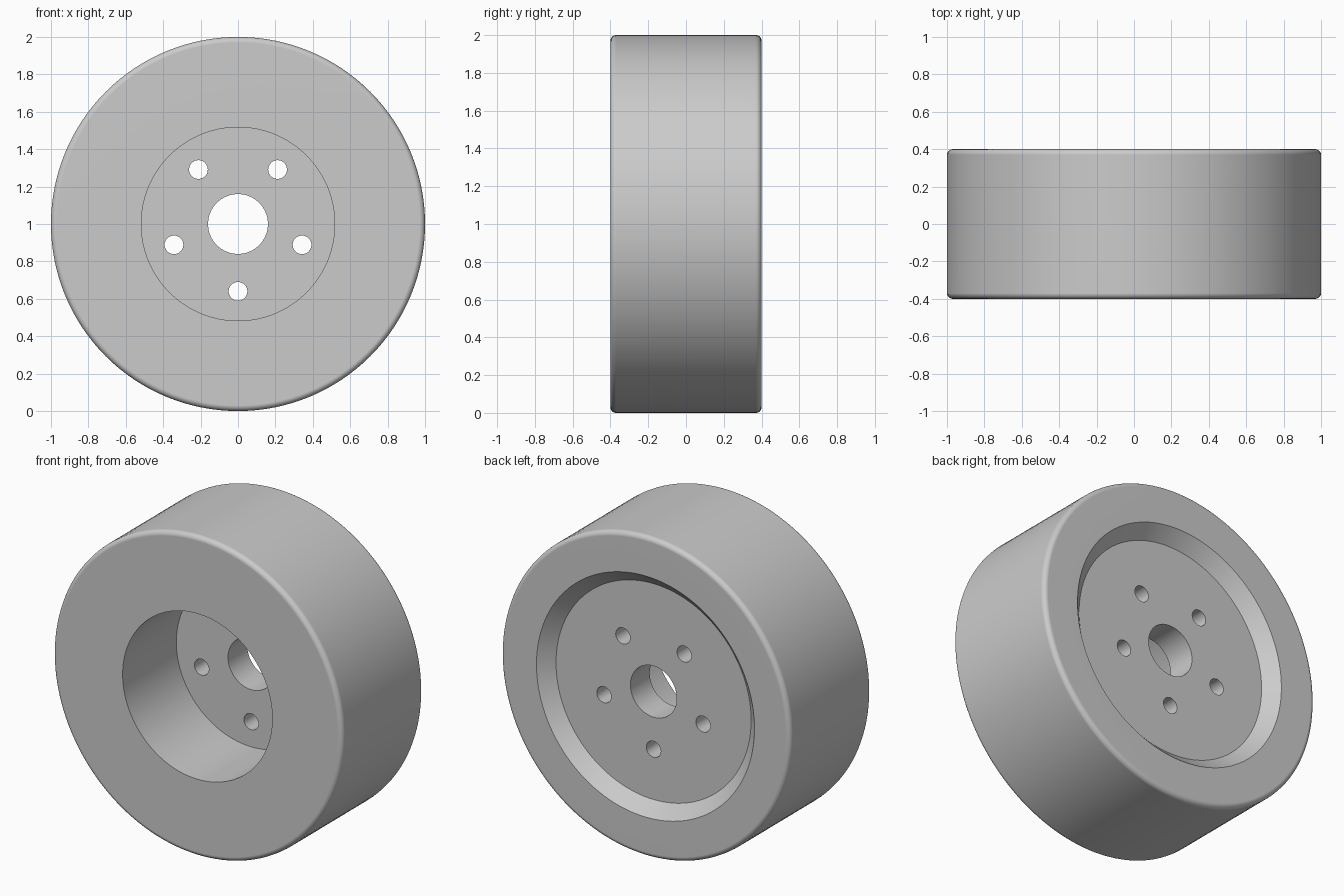
import bpy
import bmesh
import math
from mathutils import Matrix, Vector

cube = bpy.data.objects.get("Cube")
if cube:
    bpy.data.objects.remove(cube, do_unlink=True)

SEGMENTS = 128
RADIUS, HALF_WIDTH, FILLET = 1.0, 0.4, 0.03
BORE_RADIUS, BORE_FLOOR = 0.517, 0.13      # deep front recess
DISH_RIM, DISH_FLOOR_RADIUS, DISH_FLOOR = 0.753, 0.674, 0.32   # shallow tapered back recess
HUB_RADIUS = 0.16
BOLT_COUNT, BOLT_CIRCLE, BOLT_RADIUS = 5, 0.36, 0.05

grey = bpy.data.materials.new("plain grey")
grey.use_nodes = True
colour = (0.6, 0.6, 0.6, 1)
grey.diffuse_color = colour
grey.node_tree.nodes["Principled BSDF"].inputs["Base Color"].default_value = colour


def fillet(side, start):
    """Quarter-round points (radius, y) on an outer edge."""
    steps = 5
    points = []
    for i in range(steps + 1):
        a = math.radians(start + 90 * i / steps)
        points.append((RADIUS - FILLET + FILLET * math.cos(a),
                       side * (HALF_WIDTH - FILLET) + FILLET * math.sin(a)))
    return points


def make_object(name, bm):
    bmesh.ops.recalc_face_normals(bm, faces=bm.faces)
    mesh = bpy.data.meshes.new(name)
    bm.to_mesh(mesh)
    bm.free()
    mesh.materials.append(grey)
    obj = bpy.data.objects.new(name, mesh)
    bpy.context.collection.objects.link(obj)
    return obj


def lathe(name, profile):
    """Turn a closed (radius, y) profile around the wheel axle."""
    bm = bmesh.new()
    rings = []
    for i in range(SEGMENTS):
        a = math.tau * i / SEGMENTS
        rings.append([bm.verts.new((r * math.cos(a), y, 1 + r * math.sin(a))) for r, y in profile])
    for i, ring in enumerate(rings):
        following = rings[(i + 1) % SEGMENTS]
        for j in range(len(profile)):
            k = (j + 1) % len(profile)
            bm.faces.new((ring[j], ring[k], following[k], following[j]))
    return make_object(name, bm)


# Wheel body: front face, rounded tread, back dish, hub bore, front recess
profile = fillet(-1, -90) + fillet(1, 0) + [
    (DISH_RIM, HALF_WIDTH), (DISH_FLOOR_RADIUS, DISH_FLOOR),
    (HUB_RADIUS, DISH_FLOOR), (HUB_RADIUS, BORE_FLOOR),
    (BORE_RADIUS, BORE_FLOOR), (BORE_RADIUS, -HALF_WIDTH)]
wheel = lathe("wheel", profile)

# Ring of bolt holes, one at the bottom
bm = bmesh.new()
for i in range(BOLT_COUNT):
    a = math.tau * i / BOLT_COUNT - math.pi / 2
    place = Vector((BOLT_CIRCLE * math.cos(a), (BORE_FLOOR + DISH_FLOOR) / 2,
                    1 + BOLT_CIRCLE * math.sin(a)))
    bmesh.ops.create_cone(bm, cap_ends=True, segments=40, radius1=BOLT_RADIUS,
                          radius2=BOLT_RADIUS, depth=0.5,
                          matrix=Matrix.Translation(place) @ Matrix.Rotation(math.pi / 2, 4, "X"))
cutter = make_object("bolt_hole_cutter", bm)
cutter.hide_render = True

bpy.ops.object.select_all(action="DESELECT")
wheel.select_set(True)
bpy.context.view_layer.objects.active = wheel
cut = wheel.modifiers.new("bolt holes", "BOOLEAN")
cut.operation = "DIFFERENCE"
cut.solver = "EXACT"
cut.object = cutter
bpy.ops.object.modifier_apply(modifier=cut.name)
bpy.data.objects.remove(cutter, do_unlink=True)

# Smooth round walls, crisp rims, level flat faces
bpy.ops.object.shade_smooth_by_angle(angle=math.radians(30))
weighted = wheel.modifiers.new("level faces", "WEIGHTED_NORMAL")
weighted.keep_sharp = True
